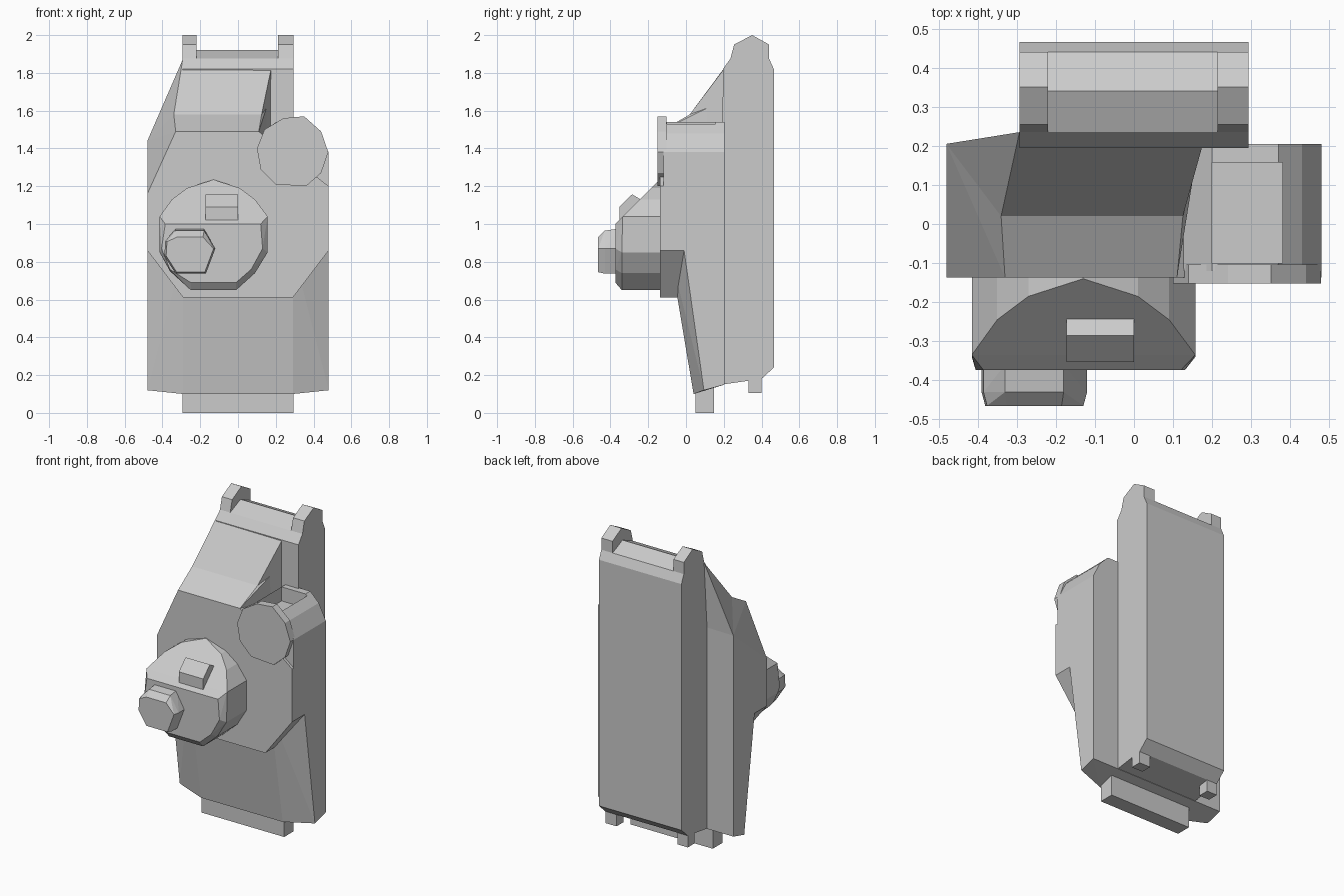
import bpy, bmesh


def hull(name, pts):
    """Flat-faced convex solid around the given points."""
    bm = bmesh.new()
    for p in pts:
        bm.verts.new(p)
    bmesh.ops.remove_doubles(bm, verts=bm.verts, dist=1e-4)
    res = bmesh.ops.convex_hull(bm, input=bm.verts)
    loose = [v for v in bm.verts if not v.link_faces]
    bmesh.ops.delete(bm, geom=loose, context='VERTS')
    bmesh.ops.dissolve_limit(bm, angle_limit=0.01, verts=bm.verts, edges=bm.edges)
    bmesh.ops.recalc_face_normals(bm, faces=bm.faces)
    me = bpy.data.meshes.new(name)
    bm.to_mesh(me)
    bm.free()
    ob = bpy.data.objects.new(name, me)
    bpy.context.collection.objects.link(ob)
    return ob


def prism_x(name, x0, x1, yz):
    return hull(name, [(x, y, z) for x in (x0, x1) for y, z in yz])


def prism_y(name, y0, y1, xz):
    return hull(name, [(x, y, z) for y in (y0, y1) for x, z in xz])


def box(name, x0, x1, y0, y1, z0, z1):
    return prism_x(name, x0, x1, [(y0, z0), (y1, z0), (y1, z1), (y0, z1)])


def both(pts):
    return [(s * x, y, z) for s in (-1, 1) for x, y, z in pts]


# back slab with two top ears and two bottom pegs
prism_x("back_slab", -0.293, 0.293,
        [(0.19, 0.15), (0.40, 0.18), (0.465, 0.24), (0.465, 1.82),
         (0.44, 1.875), (0.34, 1.92), (0.235, 1.875), (0.195, 1.82)])
for side, x0, x1 in (("left", -0.293, -0.22), ("right", 0.213, 0.293)):
    prism_x(side + "_ear", x0, x1,
            [(0.235, 1.875), (0.255, 1.95), (0.35, 2.0),
             (0.44, 1.95), (0.44, 1.875), (0.34, 1.86)])
    box(side + "_peg", x0, x1, 0.33, 0.40, 0.105, 0.2)

# foot bar
box("foot_bar", -0.293, 0.293, 0.05, 0.147, 0.0, 0.16)

# lower body, tapering down and bevelled at the sides
hull("lower_body", both([
    (0.29, -0.045, 0.61), (0.29, 0.04, 0.10), (0.29, -0.087, 0.86),
    (0.48, -0.01, 0.86), (0.48, 0.095, 0.12),
    (0.48, 0.205, 0.15), (0.48, 0.205, 0.86)]))

# main front plate with clipped corners
hull("front_plate", both([(0.29, -0.137, 0.61), (0.48, -0.137, 0.86),
                          (0.29, -0.03, 0.61), (0.48, 0.205, 0.86)]) + [
    (0.48, -0.137, 1.2), (0.48, 0.205, 1.2), (-0.48, -0.137, 1.16),
    (-0.48, 0.205, 1.44), (-0.33, -0.137, 1.49), (0.11, -0.137, 1.49),
    (-0.33, 0.205, 1.49), (0.13, 0.205, 1.47)])

# shoulder and upper wedge leaning on the slab
hull("shoulder", [
    (-0.33, -0.137, 1.49), (0.11, -0.137, 1.49), (-0.48, -0.137, 1.16),
    (-0.48, 0.205, 1.44), (-0.34, 0.02, 1.58), (0.125, 0.02, 1.58),
    (-0.33, 0.205, 1.66), (0.165, 0.205, 1.66), (0.11, -0.137, 1.2),
    (0.165, 0.205, 1.2)])
hull("upper_wedge", [
    (-0.34, 0.02, 1.58), (0.125, 0.02, 1.58), (-0.293, 0.235, 1.87),
    (0.175, 0.2, 1.82), (0.175, 0.235, 1.86), (-0.48, 0.205, 1.44),
    (0.175, 0.205, 1.45), (-0.3, 0.02, 1.45), (0.12, 0.02, 1.45)])

# side drum: front disc and hollowed barrel
disc = [(0.24, 1.56), (0.35, 1.57), (0.44, 1.49), (0.478, 1.38), (0.44, 1.27),
        (0.36, 1.20), (0.2, 1.21), (0.12, 1.29), (0.10, 1.40), (0.14, 1.50)]
prism_y("drum_disc", -0.152, -0.103, disc)
barrel = prism_y("drum_barrel", -0.12, 0.205,
                 [(0.48, 1.2), (0.48, 1.38), (0.43, 1.48), (0.37, 1.54),
                  (0.20, 1.54), (0.12, 1.47), (0.12, 1.2)])
cutter = box("pocket_cutter", 0.2, 0.38, -0.1, 0.157, 1.45, 1.7)
cutter.hide_render = True
cutter.hide_viewport = True
mod = barrel.modifiers.new("pocket", 'BOOLEAN')
mod.operation = 'DIFFERENCE'
mod.solver = 'EXACT'
mod.object = cutter

# round turret sliced by a sloping top plane
ring = [(-0.13, 1.235), (0.01, 1.19), (0.09, 1.13), (0.157, 1.04), (0.157, 0.85),
        (0.09, 0.74), (-0.01, 0.65), (-0.25, 0.65), (-0.36, 0.75),
        (-0.415, 0.85), (-0.415, 1.04), (-0.35, 1.13), (-0.27, 1.19)]
face = [(-0.385, 1.0), (0.12, 1.0), (0.13, 0.87), (0.07, 0.76),
        (-0.01, 0.69), (-0.25, 0.69), (-0.36, 0.76), (-0.405, 0.87)]
hull("turret", [(x, -0.13, z) for x, z in ring]
     + [(x, max(-0.34, z - 1.375), z) for x, z in ring]
     + [(x, -0.374, z) for x, z in face])

# small block on the sloping top
prism_x("turret_block", -0.173, 0.0,
        [(-0.353, 1.02), (-0.353, 1.09), (-0.285, 1.157),
         (-0.24, 1.13), (-0.28, 1.02)])

# short nozzle
cx, cz = -0.255, 0.855
tube = [(-0.33, 0.975), (-0.18, 0.975), (-0.12, 0.87), (-0.17, 0.737),
        (-0.33, 0.737), (-0.39, 0.83), (-0.385, 0.91)]
hull("nozzle", [(x, -0.36, z) for x, z in tube]
     + [(x, -0.43, min(z, 0.965)) for x, z in tube]
     + [(cx + (x - cx) * 0.93, -0.465, min(cz + (z - cz) * 0.93, 0.93))
        for x, z in tube])
